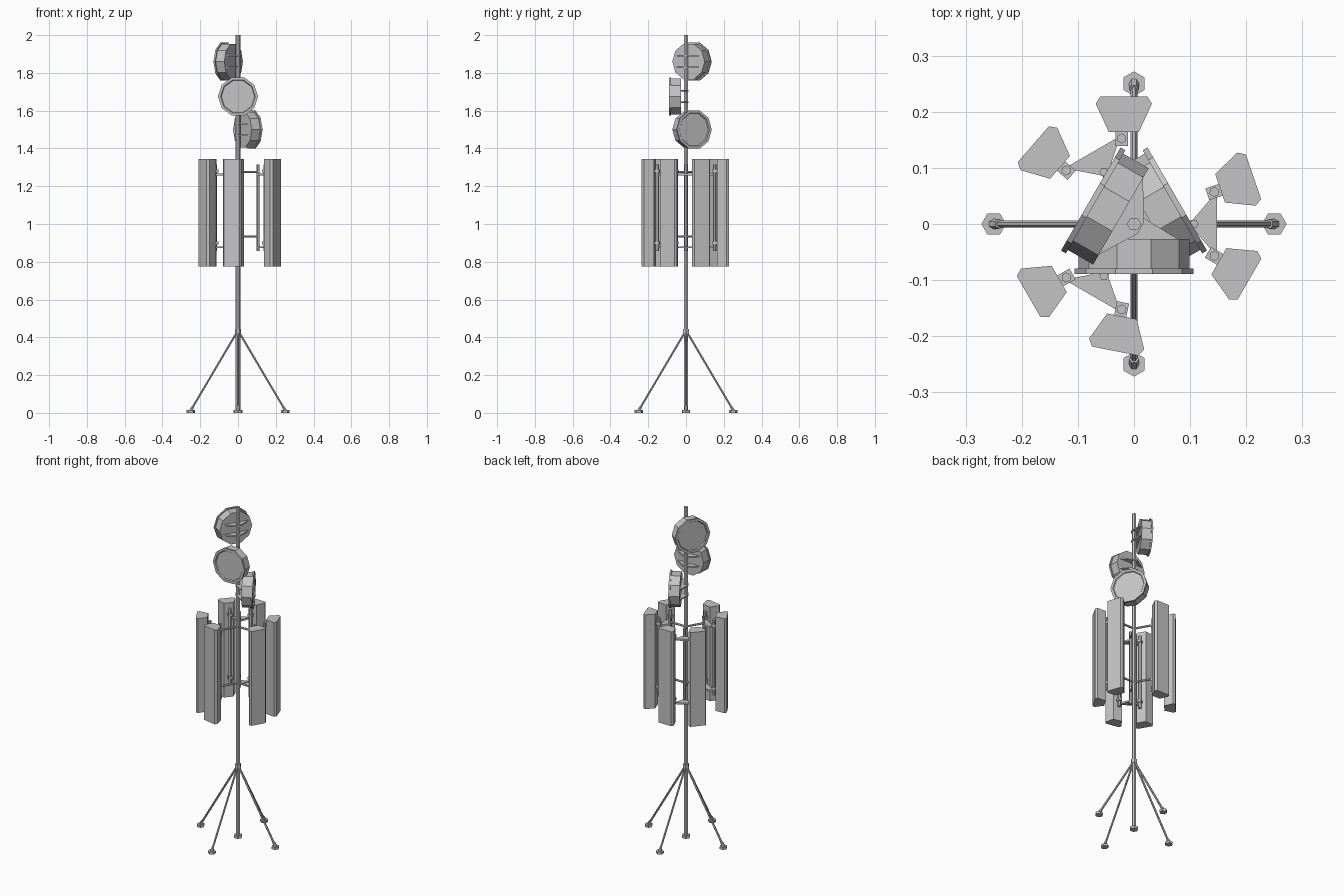
import bpy, bmesh
from math import cos, sin, pi, radians
from mathutils import Vector, Matrix

cube = bpy.data.objects.get("Cube")
if cube:
    bpy.data.objects.remove(cube)

grey = bpy.data.materials.new("galvanised_grey")
grey.use_nodes = True
grey.diffuse_color = (0.55, 0.55, 0.55, 1)
grey.node_tree.nodes["Principled BSDF"].inputs["Base Color"].default_value = (0.55, 0.55, 0.55, 1)


def finish(name, bm, matrix=Matrix()):
    bmesh.ops.recalc_face_normals(bm, faces=bm.faces)
    mesh = bpy.data.meshes.new(name)
    bm.to_mesh(mesh)
    bm.free()
    mesh.materials.append(grey)
    obj = bpy.data.objects.new(name, mesh)
    obj.matrix_world = matrix
    bpy.context.collection.objects.link(obj)
    return obj


def prism(name, outline, z0, z1, matrix=Matrix()):
    bm = bmesh.new()
    face = bm.faces.new([bm.verts.new((x, y, z0)) for x, y in outline])
    new = bmesh.ops.extrude_face_region(bm, geom=[face])["geom"]
    top = [v for v in new if isinstance(v, bmesh.types.BMVert)]
    bmesh.ops.translate(bm, verts=top, vec=(0, 0, z1 - z0))
    # the base face is kept so that the solid stays closed
    if not face.is_valid:
        bm.faces.new([v for v in bm.verts if v not in top])
    return finish(name, bm, matrix)


def ring(radius, sides=6):
    return [(radius * cos(2 * pi * i / sides), radius * sin(2 * pi * i / sides)) for i in range(sides)]


def rod(name, a, b, radius):
    a, b = Vector(a), Vector(b)
    turn = (b - a).to_track_quat('Z', 'Y').to_matrix().to_4x4()
    return prism(name, ring(radius), 0, (b - a).length, Matrix.Translation(a) @ turn)


def spin(angle):
    return Matrix.Rotation(radians(angle), 4, 'Z')


def dish(name, angle, z):
    # ten-sided drum with a front rim, its axis along local x
    profile = [(0.027, 0.099), (0.079, 0.099), (0.079, 0.106), (0.089, 0.106), (0.089, 0.092), (0.083, 0.088)]
    bm = bmesh.new()
    loops = [[bm.verts.new((u, y, h)) for y, h in ring(r, 10)] for u, r in profile]
    for low, high in zip(loops, loops[1:]):
        for i in range(10):
            j = (i + 1) % 10
            bm.faces.new((low[i], low[j], high[j], high[i]))
    bm.faces.new(loops[0])
    bm.faces.new(loops[-1])
    place = Matrix.Translation((0, 0, z)) @ spin(angle)
    finish(name, bm, place)
    # two tapered bracket plates from the drum to the mast
    outline = [(0.028, -0.08), (0.028, 0.08), (-0.014, 0.012), (-0.014, -0.012)]
    for side, dz in (("lower", -0.03), ("upper", 0.03)):
        prism(f"{name}_{side}_bracket", outline, dz - 0.004, dz + 0.004, place)


# Mast and its foot
prism("mast", ring(0.0125), 0, 2)
prism("mast_foot", ring(0.023), 0, 0.016)
prism("leg_collar", ring(0.017), 0.42, 0.445)

# Four splayed legs with feet
for name, angle in (("left", 0), ("back", 90), ("right", 180), ("front", 270)):
    m = spin(angle)
    top, ankle, foot = m @ Vector((0, 0, 0.437)), m @ Vector((0.24, 0, 0.032)), m @ Vector((0.252, 0, 0.01))
    rod(name + "_leg", top, foot, 0.006)
    rod(name + "_ankle", ankle, foot, 0.009)
    prism(name + "_foot", ring(0.022), 0, 0.014, m @ Matrix.Translation((0.25, 0, 0)))

# Drum dishes, each facing its own sector
dish("top_dish", 150, 1.86)
dish("middle_dish", -90, 1.675)
dish("bottom_dish", 30, 1.5)

# Three sectors, each with a carrier pipe, yoke plates and two panel antennas
panel_outline = [(0.012, -0.027), (0.062, -0.05), (0.075, -0.042),
                 (0.075, 0.042), (0.062, 0.05), (0.012, 0.027)]
PIPE_LOW, PIPE_HIGH = 0.858, 1.315
for sector, arm_angle in (("left", 0), ("back", 120), ("front", 240)):
    m = spin(arm_angle)
    prism(sector + "_carrier_pipe", ring(0.008), PIPE_LOW, PIPE_HIGH, m @ Matrix.Translation((0.107, 0, 0)))
    for level, z in (("lower", 0.935), ("upper", 1.275)):
        rod(f"{sector}_{level}_arm", m @ Vector((0, 0, z)), m @ Vector((0.107, 0, z)), 0.006)
    for level, z in (("lower", 0.877), ("upper", 1.262)):
        yoke = [(0.098, 0), (0.148, -0.058), (0.148, 0.058)]
        prism(f"{sector}_{level}_yoke", yoke, z - 0.005, z + 0.005, m)
    for side, y, facing in (("first", 0.057, 19), ("second", -0.057, -30)):
        place = m @ Matrix.Translation((0.143, y, 0)) @ spin(facing)
        shift = Matrix.Translation((0, 0.003 if y > 0 else -0.004, 0))
        prism(f"{sector}_{side}_panel_pipe", ring(0.009), PIPE_LOW, PIPE_HIGH, place)
        prism(f"{sector}_{side}_panel", panel_outline, 0.775, 1.345, place @ shift)
        clamp = [(-0.013, -0.011), (0.014, -0.011), (0.014, 0.011), (-0.013, 0.011)]
        for level, z in (("lower", 0.9), ("upper", 1.28)):
            prism(f"{sector}_{side}_{level}_clamp", clamp, z - 0.008, z + 0.008, place)
